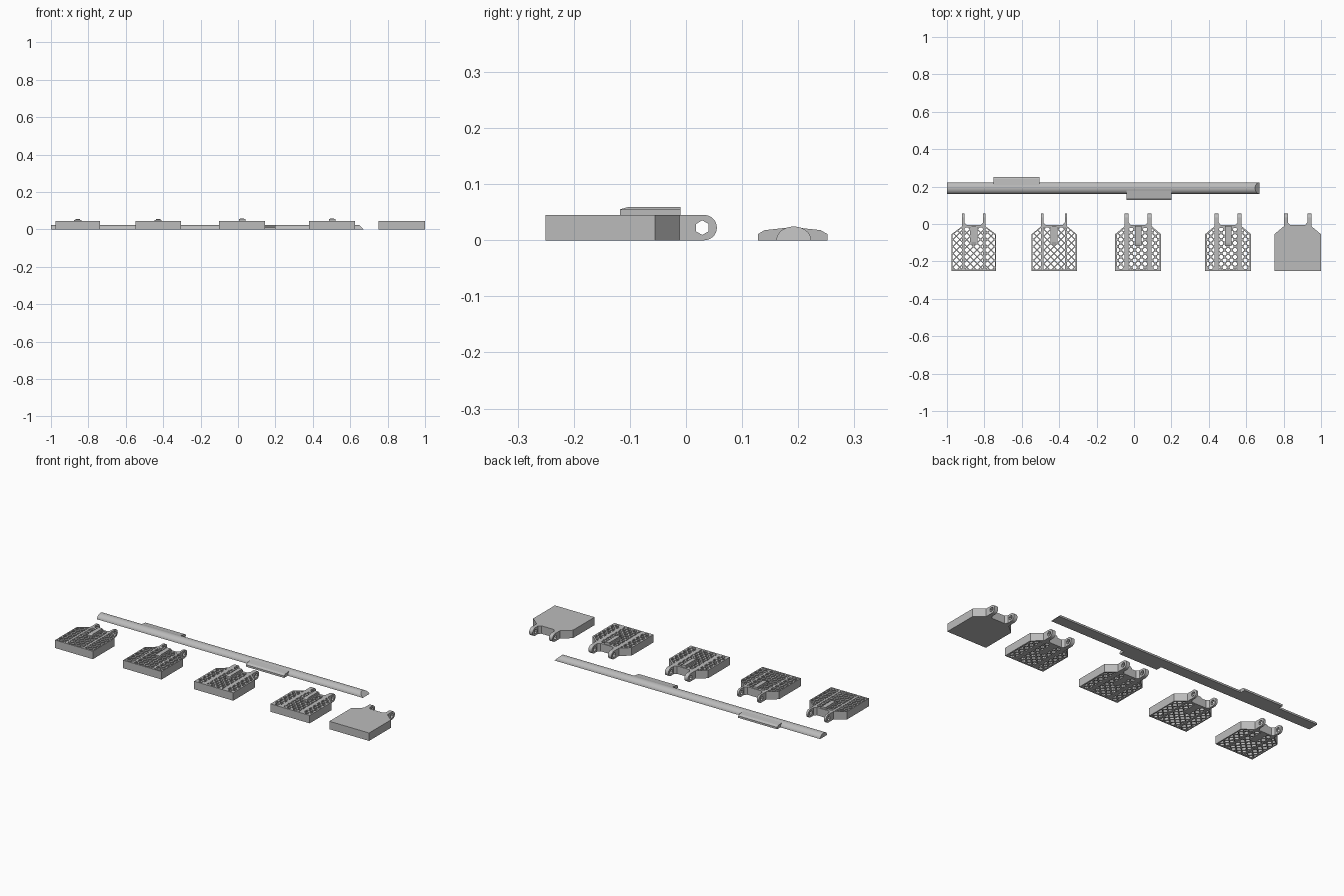
import bpy, bmesh, math
from mathutils import Matrix, Vector

cube = bpy.data.objects.get("Cube")
if cube:
    bpy.data.objects.remove(cube, do_unlink=True)

GREY = (0.5, 0.5, 0.5)
mat = bpy.data.materials.new("plain_grey")
mat.use_nodes = True
mat.diffuse_color = (*GREY, 1)
mat.node_tree.nodes["Principled BSDF"].inputs["Base Color"].default_value = (*GREY, 1)

H = 0.045                                   # plate height
FRONT, SHOULDER, BACK = -0.25, -0.055, -0.012
SIDEWAYS = Matrix(((0, 0, 1), (1, 0, 0), (0, 1, 0))).to_4x4()   # profile in y-z, depth along x


def prism(name, loops, depth, place, smooth=False):
    """Solid from an outline plus any hole loops, centred on its depth."""
    curve = bpy.data.curves.new(name, "CURVE")
    curve.dimensions = "2D"
    curve.fill_mode = "BOTH"
    curve.extrude = depth / 2
    for loop in loops:
        spline = curve.splines.new("POLY")
        spline.points.add(len(loop) - 1)
        for point, (x, y) in zip(spline.points, loop):
            point.co = (x, y, 0, 1)
        spline.use_cyclic_u = True
        spline.use_smooth = False
    temp = bpy.data.objects.new(name, curve)
    bpy.context.collection.objects.link(temp)
    deps = bpy.context.evaluated_depsgraph_get()
    mesh = bpy.data.meshes.new_from_object(temp.evaluated_get(deps))
    bpy.data.objects.remove(temp)
    bpy.data.curves.remove(curve)
    bm = bmesh.new()
    bm.from_mesh(mesh)
    bmesh.ops.remove_doubles(bm, verts=bm.verts, dist=1e-5)
    bm.transform(place)
    bmesh.ops.recalc_face_normals(bm, faces=bm.faces)
    bm.to_mesh(mesh)
    bm.free()
    mesh.materials.clear()
    mesh.materials.append(mat)
    if smooth:
        mesh.shade_smooth()
        mesh.set_sharp_from_angle(angle=math.radians(35))
    else:
        mesh.shade_flat()
    mesh.name = name
    ob = bpy.data.objects.new(name, mesh)
    bpy.context.collection.objects.link(ob)
    return ob


def ring(cx, cy, r, n, start=0.0):
    return [(cx + r * math.cos(start + math.tau * i / n),
             cy + r * math.sin(start + math.tau * i / n)) for i in range(n)]


def clip(poly, normal, limit):
    """Keep the part of a polygon where normal . p <= limit."""
    out = []
    for a, b in zip(poly, poly[1:] + poly[:1]):
        a, b = Vector(a), Vector(b)
        da, db = a.dot(normal) - limit, b.dot(normal) - limit
        if da <= 0:
            out.append(a)
        if da * db < 0:
            out.append(a.lerp(b, da / (da - db)))
    return [tuple(p) for p in out]


def area(poly):
    return abs(sum(a[0] * b[1] - b[0] * a[1]
                   for a, b in zip(poly, poly[1:] + poly[:1]))) / 2


def grid_holes(w, arm, t, pitch, r, sides, frame):
    """Staggered openings, trimmed to the frame and the two ribs."""
    slope = Vector((BACK - SHOULDER, w - arm - t / 2)).normalized()
    slope_limit = slope.dot(Vector((w, SHOULDER))) - frame
    rib = t / 2
    bays = [(frame - w, -arm - rib), (rib - arm, arm - rib), (arm + rib, w - frame)]
    holes = []
    for lo, hi in bays:
        rules = [(Vector((1, 0)), hi), (Vector((-1, 0)), -lo),
                 (Vector((0, 1)), BACK - frame), (Vector((0, -1)), -FRONT - frame),
                 (slope, slope_limit), (Vector((-slope.x, slope.y)), slope_limit)]
        for row in range(-1, 15):
            for col in range(-5, 6):
                x = (col + 0.5 * (row % 2)) * pitch
                y = FRONT + row * pitch / 2
                poly = ring(x, y, r, sides)
                for normal, limit in rules:
                    if poly:
                        poly = clip(poly, normal, limit)
                if len(poly) > 2 and area(poly) > 1.5e-5:
                    holes.append(poly)
    return holes


def plate(name, cx, w, arm, t, holes=()):
    """Flat body with sloped shoulders and two pierced hinge arms."""
    half = [(w, FRONT), (w, SHOULDER), (arm + t / 2, BACK), (arm + t / 2, 0.008),
            (arm - t / 2, 0.008), (arm - t / 2 - 0.012, BACK + 0.006)]
    outline = half + [(-x, y) for x, y in reversed(half)]
    prism(name + "_body", [outline, *holes], H, Matrix.Translation((cx, 0, H / 2)))
    r, tip = H / 2, 0.0325
    arc = [(tip + r * math.sin(a), r - r * math.cos(a))
           for a in (math.pi * i / 16 for i in range(17))]
    side = [(0.008, 0)] + arc + [(0.008, H)]
    for label, s in (("left", 1), ("right", -1)):
        prism(f"{name}_{label}_arm", [side, ring(0.029, r, 0.013, 6, math.pi / 6)], t,
              Matrix.Translation((cx + s * arm, 0, 0)) @ SIDEWAYS)


def catch(name, cx, width, top, start, end):
    """Raised catch with a sloped front and a narrower ridge."""
    base = [(start, 0), (end, 0), (end, top - 0.004), (start, top - 0.004)]
    ridge = [(start, H), (end, H), (end, top), (start + 0.014, top), (start, top - 0.004)]
    spot = Matrix.Translation((cx, 0, 0)) @ SIDEWAYS
    prism(name + "_base", [base], width, spot)
    prism(name + "_ridge", [ridge], width * 0.65, spot)


# Open grid plates: name, centre, half width, arm offset, arm thickness, coarse or fine
GRIDS = [("fine_grid_a", -0.857, 0.119, 0.056, 0.012, True),
         ("fine_grid_b", -0.427, 0.121, 0.063, 0.012, True),
         ("round_grid_a", 0.022, 0.123, 0.0615, 0.022, False),
         ("round_grid_b", 0.503, 0.123, 0.0615, 0.022, False)]
for name, cx, w, arm, t, fine in GRIDS:
    if fine:
        openings = grid_holes(w, arm, t, 0.037, 0.0145, 4, 0.006)
        catch(name + "_catch", cx, 0.038, 0.055, -0.11, BACK + 0.002)
    else:
        openings = grid_holes(w, arm, t, 0.037, 0.0115, 8, 0.009)
        catch(name + "_catch", cx, 0.034, 0.059, -0.118, BACK + 0.002)
    plate(name, cx, w, arm, t, openings)

# Solid plate
plate("solid_plate", 0.875, 0.125, 0.0625, 0.022)

# Long half-round rod with a sloped end
ROD_Y, ROD_R, ROD_H, X0, X1 = 0.192, 0.031, 0.0245, -1.0, 0.672
arch = [(ROD_Y + ROD_R * math.cos(a), ROD_H * math.sin(a))
        for a in (math.pi * i / 16 for i in range(17))]
rod = prism("rod", [arch], X1 - X0,
            Matrix.Translation(((X0 + X1) / 2, 0, 0)) @ SIDEWAYS, smooth=True)
for v in rod.data.vertices:
    if v.co.x > 0:
        v.co.x -= v.co.z

# Side flanges on the rod, one facing back and one facing front
flange = [(0, 0), (0.062, 0), (0.062, 0.011), (0.05, 0.018), (0, ROD_H - 0.001)]
for name, s, a, b in (("back_flange", 1, -0.75, -0.505), ("front_flange", -1, -0.04, 0.2)):
    prism(name, [[(ROD_Y - 0.002 + s * y, z) for y, z in flange]], b - a,
          Matrix.Translation(((a + b) / 2, 0, 0)) @ SIDEWAYS)
